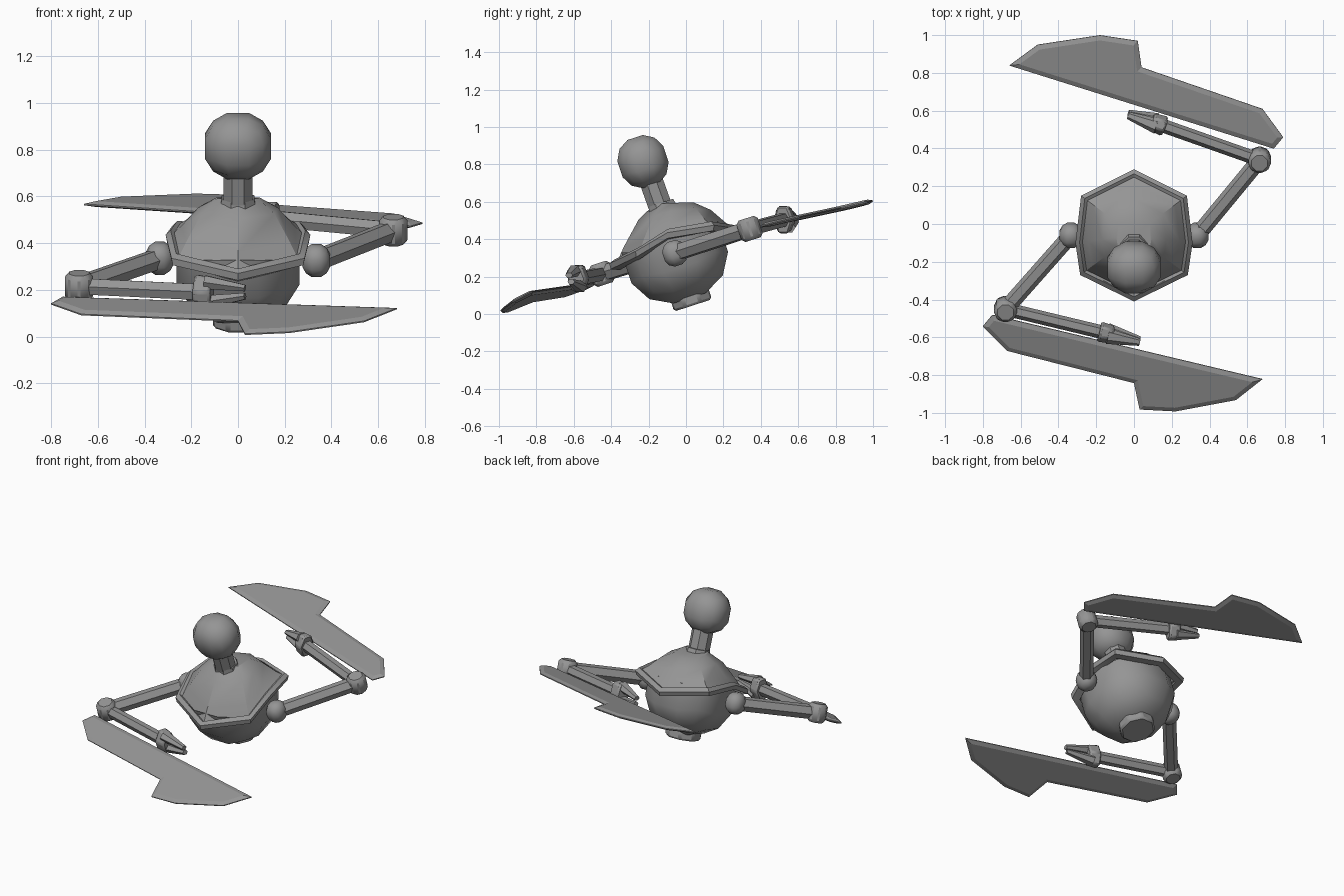
import bpy, bmesh, math
from mathutils import Vector, Matrix

if "Cube" in bpy.data.objects:
    bpy.data.objects.remove(bpy.data.objects["Cube"], do_unlink=True)

grey = bpy.data.materials.new("plain grey")
grey.use_nodes = True
grey.diffuse_color = (0.3, 0.3, 0.3, 1)
grey.node_tree.nodes["Principled BSDF"].inputs["Base Color"].default_value = (0.3, 0.3, 0.3, 1)

TILT = math.radians(18)
AXIS = Vector((0, -math.sin(TILT), math.cos(TILT)))


def finish(name, bm, angle=30, bevel=0):
    bmesh.ops.recalc_face_normals(bm, faces=bm.faces[:])
    mesh = bpy.data.meshes.new(name)
    bm.to_mesh(mesh)
    bm.free()
    mesh.materials.append(grey)
    ob = bpy.data.objects.new(name, mesh)
    bpy.context.collection.objects.link(ob)
    if bevel:
        mod = ob.modifiers.new("bevel", 'BEVEL')
        mod.width = bevel
        mod.segments = 1
    bpy.ops.object.select_all(action='DESELECT')
    ob.select_set(True)
    bpy.context.view_layer.objects.active = ob
    bpy.ops.object.shade_smooth_by_angle(angle=math.radians(angle))
    return ob


def tube(name, p, q, r1, r2=None, sides=6, width=1, height=1, bevel=0):
    """Faceted rod from p to q, flat side up."""
    p, q = Vector(p), Vector(q)
    d = q - p
    bm = bmesh.new()
    bmesh.ops.create_cone(bm, cap_ends=True, segments=sides, radius1=r1,
                          radius2=r1 if r2 is None else r2, depth=d.length)
    m = (Matrix.Translation((p + q) / 2) @ d.to_track_quat('Z', 'Y').to_matrix().to_4x4()
         @ Matrix.Diagonal((width, height, 1, 1)) @ Matrix.Rotation(math.pi / sides, 4, 'Z'))
    bm.transform(m)
    return finish(name, bm, 20, bevel)


def ball(name, centre, size, cuts=2, cut_above=None):
    """Ball made from a rounded cube, optionally open at the top."""
    bm = bmesh.new()
    bmesh.ops.create_cube(bm, size=2)
    bmesh.ops.subdivide_edges(bm, edges=bm.edges[:], cuts=cuts, use_grid_fill=True)
    for v in bm.verts:
        v.co.normalize()
    if cut_above is not None:
        bmesh.ops.delete(bm, geom=[v for v in bm.verts if v.co.z > cut_above], context='VERTS')
    bm.transform(Matrix.Translation(centre) @ Matrix.Rotation(TILT, 4, 'X')
                 @ Matrix.Diagonal((*size, 1)))
    return finish(name, bm, 40)


def blade(name, outline, a, b, c):
    """Thin plate on the plane z = a + b*y + c*x with sloped edges."""
    bm = bmesh.new()
    face = bm.faces.new([bm.verts.new((x, y, a + b * y + c * x)) for x, y in outline])
    face.normal_update()
    if face.normal.z < 0:
        face.normal_flip()
    n = face.normal.copy()
    ext = bmesh.ops.extrude_face_region(bm, geom=[face])
    bmesh.ops.translate(bm, verts=[g for g in ext["geom"] if isinstance(g, bmesh.types.BMVert)],
                        vec=n * 0.006)
    bmesh.ops.recalc_face_normals(bm, faces=bm.faces[:])
    for f in [f for f in bm.faces if len(f.verts) > 4]:
        bmesh.ops.inset_region(bm, faces=[f], thickness=0.025, depth=0.01, use_even_offset=True)
    return finish(name, bm, 15)


# body
ball("body", (0, -0.06, 0.33), (0.29, 0.3, 0.285), cut_above=0.4)
tube("bottom_plug", Vector((0, 0.03, 0.07)) - AXIS * 0.025, Vector((0, 0.03, 0.07)) + AXIS * 0.06,
     0.115, sides=8, bevel=0.012)

# domed shell with a stepped rim
half = [(0, -0.41, 0.255), (0.285, -0.27, 0.32), (0.31, -0.1, 0.42), (0.28, 0.15, 0.46), (0, 0.29, 0.44)]
rim = half + [(-x, y, z) for x, y, z in half[-2:0:-1]]
steps = [(0.84, 0, -0.02), (0.98, 0, -0.015), (1, 0, 0.015), (0.93, 0, 0.035), (0.88, 0, 0.025),
         (0.78, 0.3, 0), (0.55, 0.73, 0), (0.3, 0.97, 0)]
bm = bmesh.new()
rings = [[bm.verts.new((x * s, -0.06 + (y + 0.06) * s, z + (0.6 - z) * t + lift)) for x, y, z in rim]
         for s, t, lift in steps]
for low, high in zip(rings, rings[1:]):
    for i in range(len(rim)):
        j = (i + 1) % len(rim)
        bm.faces.new((low[i], low[j], high[j], high[i]))
bm.faces.new(rings[-1])
finish("upper_shell", bm, 32)

# neck and head
tube("neck", (0, -0.125, 0.54), (0, -0.2, 0.75), 0.068, sides=8)
tube("neck_collar", (0, -0.12, 0.55), (0, -0.135, 0.595), 0.085, 0.075, sides=8)
ball("head", (0, -0.23, 0.815), (0.155, 0.143, 0.15))

# arms: shoulder, elbow, wrist, fingertip
arms = {
    "left": [(0.335, -0.06, 0.325), (0.665, 0.34, 0.455), (0.14, 0.525, 0.505), (-0.03, 0.58, 0.51)],
    "right": [(-0.335, -0.06, 0.335), (-0.68, -0.45, 0.215), (-0.16, -0.575, 0.19), (0.03, -0.62, 0.19)],
}
for side, points in arms.items():
    shoulder, elbow, wrist, tip = map(Vector, points)
    along = (wrist - elbow).normalized()
    ball(side + "_shoulder", shoulder, (0.065, 0.07, 0.075))
    tube(side + "_upper_arm", shoulder, elbow, 0.043, height=1.1)
    tube(side + "_elbow", elbow - AXIS * 0.06, elbow + AXIS * 0.06, 0.065, sides=8, bevel=0.018)
    tube(side + "_forearm", elbow, wrist, 0.036, height=1.1)
    tube(side + "_palm", wrist - along * 0.025, wrist + along * 0.05, 0.068, 0.06,
         width=0.85, height=1.25, bevel=0.01)
    for label, offset in (("upper", 0.045), ("lower", -0.045)):
        tube(side + "_" + label + "_finger", wrist + along * 0.02 + AXIS * offset,
             tip + AXIS * offset * 0.4, 0.042, 0.02, width=1, height=0.8)

# blades carried along the forearms
blade("left_blade", [(-0.66, 0.84), (-0.51, 0.95), (-0.18, 1.0), (0.02, 0.97), (0.04, 0.83),
                     (0.68, 0.61), (0.79, 0.46), (0.74, 0.4)], 0.37, 0.233, 0.006)
blade("right_blade", [(0.68, -0.82), (0.54, -0.93), (0.22, -0.99), (0.03, -0.98), (0.0, -0.84),
                      (-0.67, -0.67), (-0.8, -0.54), (-0.75, -0.48)], 0.416, 0.42, 0.066)
